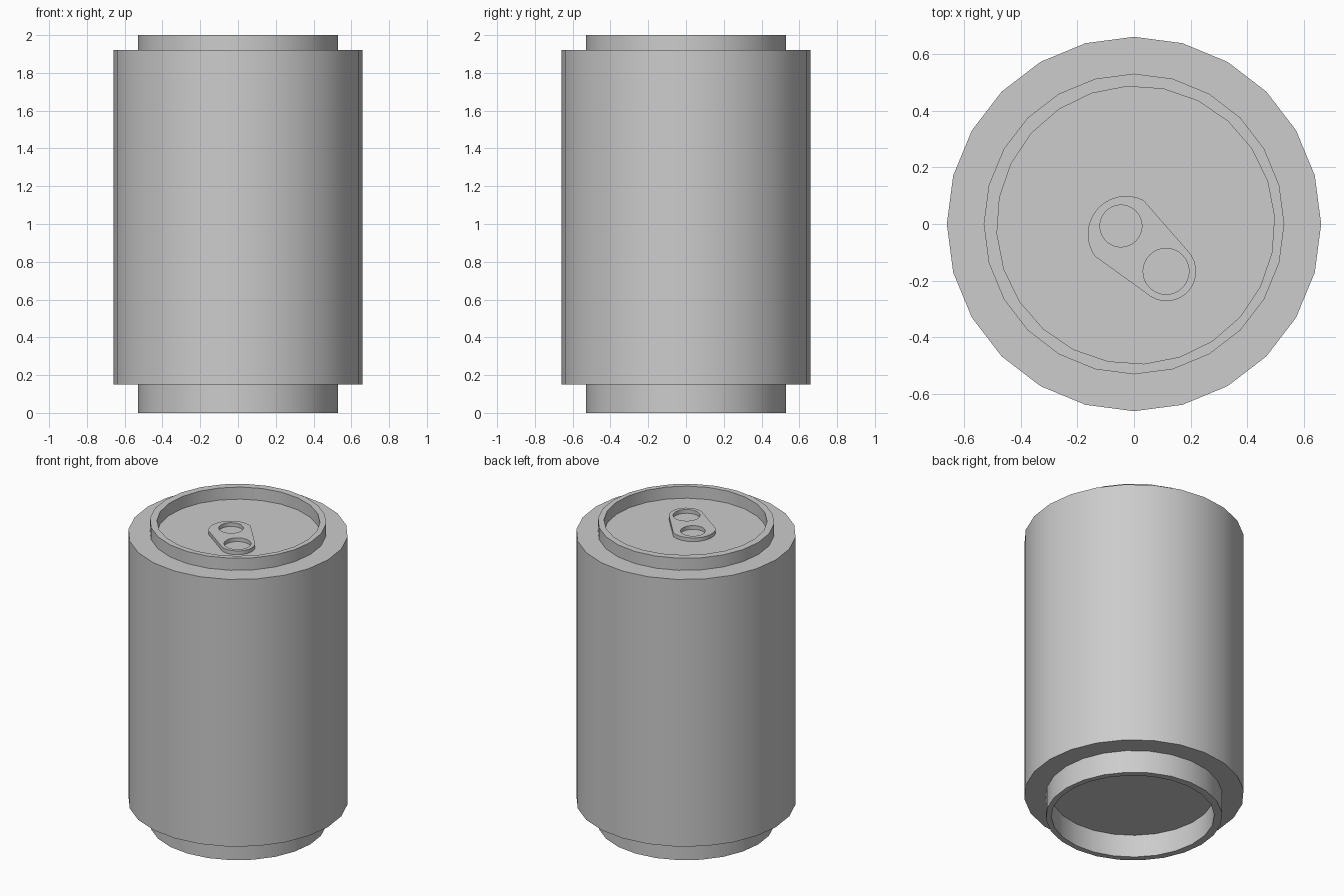
import bpy
import bmesh
from math import cos, sin, radians, tau

SIDES = 24
BODY_R, RIM_R, RECESS_R = 0.66, 0.53, 0.49
BODY_BOTTOM, BODY_TOP, HEIGHT = 0.15, 1.92, 2.0
TAB_TOP = 1.945

cube = bpy.data.objects.get("Cube")
if cube:
    bpy.data.objects.remove(cube, do_unlink=True)

metal = bpy.data.materials.new("grey metal")
metal.use_nodes = True
GREY = (0.604, 0.604, 0.604, 1)
metal.diffuse_color = GREY
metal.node_tree.nodes["Principled BSDF"].inputs["Base Color"].default_value = GREY


def finish(bm, name):
    bmesh.ops.recalc_face_normals(bm, faces=bm.faces)
    mesh = bpy.data.meshes.new(name)
    bm.to_mesh(mesh)
    bm.free()
    mesh.materials.append(metal)
    obj = bpy.data.objects.new(name, mesh)
    bpy.context.collection.objects.link(obj)
    bpy.ops.object.select_all(action="DESELECT")
    obj.select_set(True)
    bpy.context.view_layer.objects.active = obj
    bpy.ops.object.shade_smooth_by_angle(angle=radians(30))
    return obj


def ring_points(r, cx=0, cy=0, start=0, sweep=tau, n=SIDES, closed=True):
    steps = n if closed else n - 1
    return [(cx + r * cos(start + sweep * i / steps),
             cy + r * sin(start + sweep * i / steps)) for i in range(n)]


def add_loop(bm, points, z):
    return [bm.verts.new((x, y, z)) for x, y in points]


def bridge(bm, a, b):
    for i in range(len(a)):
        j = (i + 1) % len(a)
        bm.faces.new((a[i], a[j], b[j], b[i]))


# Can body: a closed cylinder whose ends are the floors of the recesses
bm = bmesh.new()
low = add_loop(bm, ring_points(BODY_R), BODY_BOTTOM)
high = add_loop(bm, ring_points(BODY_R), BODY_TOP)
bridge(bm, low, high)
bm.faces.new(low)
bm.faces.new(high)
finish(bm, "can_body")


# Rims: outer wall, flat lip and inner wall, the recess slightly turned
def rim(name, z_base, z_lip):
    bm = bmesh.new()
    outer = ring_points(RIM_R)
    inner = ring_points(RECESS_R, 0.006, -0.004, radians(3.5))
    loops = [add_loop(bm, pts, z) for pts, z in
             ((outer, z_base), (outer, z_lip), (inner, z_lip), (inner, z_base))]
    for a, b in zip(loops, loops[1:]):
        bridge(bm, a, b)
    # the open ring needs its lip facing away from the body
    finish(bm, name)


rim("top_rim", BODY_TOP, HEIGHT)
rim("bottom_rim", BODY_BOTTOM, 0)

# Pull tab: tapered rounded plate with two round holes
outline = (ring_points(0.135, -0.028, -0.036, radians(63), radians(152), 16, False)
           + ring_points(0.105, 0.114, -0.167, radians(226), radians(178), 16, False))
holes = [ring_points(0.074, -0.046, -0.007, n=32),
         ring_points(0.081, 0.113, -0.167, n=32)]
bm = bmesh.new()
edges = []
for points in [outline] + holes:
    loop = add_loop(bm, points, BODY_TOP)
    edges += [bm.edges.new((loop[i - 1], loop[i])) for i in range(len(loop))]
bmesh.ops.triangle_fill(bm, edges=edges, use_beauty=True, use_dissolve=False)
plate = bm.faces[:]
top = bmesh.ops.extrude_face_region(bm, geom=plate, use_keep_orig=True)["geom"]
bmesh.ops.translate(bm, vec=(0, 0, TAB_TOP - BODY_TOP),
                    verts=[v for v in top if isinstance(v, bmesh.types.BMVert)])
finish(bm, "pull_tab")
